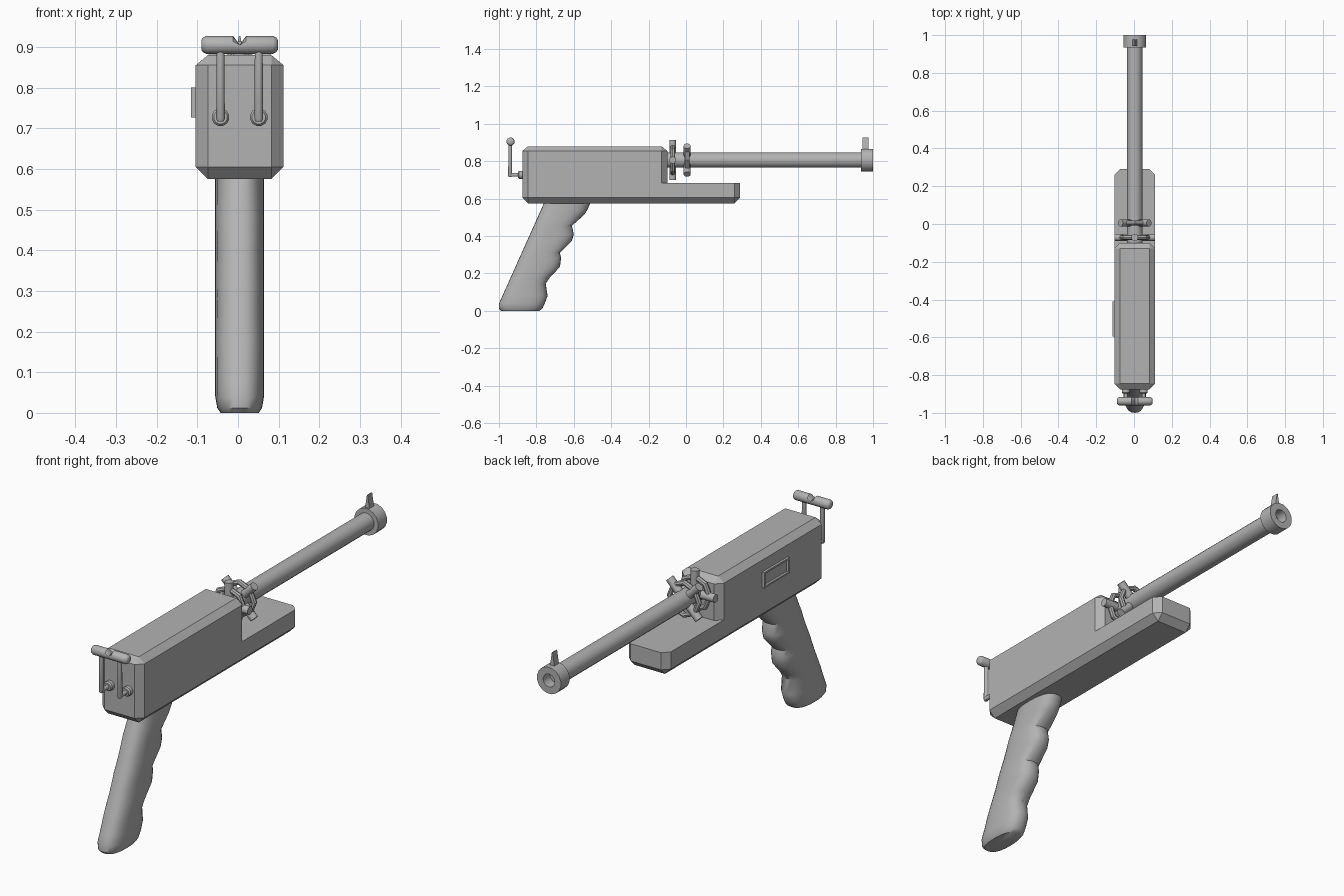
import bpy, bmesh, math
from mathutils import Vector

if "Cube" in bpy.data.objects:
    bpy.data.objects.remove(bpy.data.objects["Cube"])

CX = 0.004        # centre plane of the model
AXIS_Z = 0.806    # barrel height

metal = bpy.data.materials.new("grey_metal")
metal.diffuse_color = (0.45, 0.45, 0.45, 1)
metal.use_nodes = True
metal.node_tree.nodes["Principled BSDF"].inputs["Base Color"].default_value = metal.diffuse_color


def finish(name, bm, smooth=None):
    bmesh.ops.recalc_face_normals(bm, faces=bm.faces)
    me = bpy.data.meshes.new(name)
    bm.to_mesh(me)
    bm.free()
    me.materials.append(metal)
    ob = bpy.data.objects.new(name, me)
    bpy.context.collection.objects.link(ob)
    if smooth:
        bpy.ops.object.select_all(action='DESELECT')
        ob.select_set(True)
        bpy.context.view_layer.objects.active = ob
        bpy.ops.object.shade_smooth_by_angle(angle=math.radians(smooth))
    return ob


def loft(bm, rings, caps=True):
    """Skin a list of equally long point rings."""
    vs = [[bm.verts.new(p) for p in r] for r in rings]
    n = len(vs[0])
    for a, b in zip(vs, vs[1:]):
        for i in range(n):
            j = (i + 1) % n
            bm.faces.new((a[i], a[j], b[j], b[i]))
    if caps:
        bm.faces.new(vs[0])
        bm.faces.new(vs[-1])
    return vs


def turn(bm, origin, axis, profile, segs=16):
    """Revolve (distance, radius) pairs around an axis."""
    q = Vector(axis).to_track_quat('Z', 'Y')
    rings = []
    for d, r in profile:
        angles = [2 * math.pi * (k + 0.5) / segs for k in range(segs)]
        rings.append([Vector(origin) + q @ Vector((r * math.cos(a), r * math.sin(a), d))
                      for a in angles])
    return loft(bm, rings)


# Receiver: chamfered block with a lower lip reaching forward
HW, C, STEP = 0.108, 0.03, -0.13
Y0, Y_LIP, Y_TOP = -0.875, 0.29, -0.10


def block_ring(z, y1, flat=False):
    i = HW - C
    if flat:
        half = [(i, Y0 + C), (i, Y0 + C), (i, STEP), (i, y1 - C), (i, y1 - C)]
    else:
        half = [(i, Y0), (HW, Y0 + C), (HW, STEP), (HW, y1 - C), (i, y1)]
    pts = half + [(-x, y) for x, y in reversed(half)]
    return [(CX + x, y, z) for x, y in pts]


bm = bmesh.new()
low = loft(bm, [block_ring(0.575, Y_LIP, True), block_ring(0.605, Y_LIP),
                block_ring(0.685, Y_LIP)], caps=False)
up = loft(bm, [block_ring(0.685, Y_TOP), block_ring(0.855, Y_TOP),
               block_ring(0.88, Y_TOP, True)], caps=False)
bm.faces.new(low[0])
bm.faces.new(up[-1])
bm.faces.new(low[-1][2:8] + [up[0][5], up[0][4]])
bmesh.ops.remove_doubles(bm, verts=bm.verts, dist=0.0005)
bmesh.ops.recalc_face_normals(bm, faces=bm.faces)
bmesh.ops.dissolve_limit(bm, angle_limit=0.02, verts=bm.verts, edges=bm.edges)
finish("receiver", bm)

# Grip: slanted back, finger grooves along the front edge
front_edge = [(0.0, -0.785), (0.012, -0.768), (0.04, -0.755), (0.08, -0.74), (0.145, -0.75),
              (0.18, -0.727), (0.235, -0.674), (0.283, -0.668), (0.31, -0.674),
              (0.374, -0.61), (0.41, -0.60), (0.455, -0.61), (0.513, -0.545),
              (0.535, -0.53), (0.59, -0.505)]
bm = bmesh.new()
rings = []
for z, yf in front_edge:
    yb = -0.76 - (0.575 - max(z, 0.04)) * 0.448
    hw = 0.06
    if z < 0.04:
        hw = 0.047 if z == 0 else 0.055
        yb += 0.012 if z == 0 else 0
    ring = []
    for k in range(28):
        c, s = math.cos(2 * math.pi * k / 28), math.sin(2 * math.pi * k / 28)
        px = math.copysign(abs(c) ** 0.8, c) * hw
        py = math.copysign(abs(s) ** 0.8, s) * (yf - yb) / 2
        ring.append((CX + px, (yf + yb) / 2 + py, z))
    rings.append(ring)
loft(bm, rings)
finish("grip", bm, 40)

# Barrel and muzzle collar with open bore
bm = bmesh.new()
turn(bm, (CX, 0, AXIS_Z), (0, 1, 0), [(-0.12, 0.041), (0.945, 0.041)])
finish("barrel", bm, 30)
bm = bmesh.new()
turn(bm, (CX, 0, AXIS_Z), (0, 1, 0),
     [(0.935, 0.03), (0.935, 0.062), (1.0, 0.062), (1.0, 0.03), (0.95, 0.03)])
finish("muzzle", bm, 30)

# Front sight blade
bm = bmesh.new()
loft(bm, [[(CX + sx * w, y, z) for sx, y in
           ((-1, 0.943), (1, 0.943), (1, 0.976), (-1, 0.976))]
          for z, w in ((0.855, 0.013), (0.927, 0.002))])
finish("front_sight", bm)

# Two wheels around the barrel: an eight-sided ring with four pegs each
for name, y, start in (("rear_wheel", -0.071, 0), ("front_wheel", 0.006, 45)):
    bm = bmesh.new()
    centre = Vector((CX, y, AXIS_Z))
    sections = []
    for k in range(8):
        a = math.radians(45 * k)
        out = Vector((math.cos(a), 0, math.sin(a)))
        sections.append([bm.verts.new(centre + out * (0.075 + 0.013 * math.cos(t))
                                      + Vector((0, 0.013 * math.sin(t), 0)))
                         for t in (math.pi * m / 4 for m in range(8))])
    for k in range(8):
        a, b = sections[k], sections[(k + 1) % 8]
        for m in range(8):
            n = (m + 1) % 8
            bm.faces.new((a[m], a[n], b[n], b[m]))
    for k in range(4):
        a = math.radians(start + 90 * k)
        turn(bm, centre, (math.cos(a), 0, math.sin(a)), [(0.03, 0.019), (0.107, 0.019)], 12)
    finish(name, bm, 35)

# Rear sight: two bent stems with collars
for side, sx in (("left", -1), ("right", 1)):
    x = CX + sx * 0.047
    bm = bmesh.new()
    turn(bm, (x, -0.87, 0.727), (0, -1, 0),
         [(0, 0.022), (0.022, 0.022), (0.028, 0.017), (0.028, 0.01), (0.075, 0.01)], 12)
    turn(bm, (x, -0.94, 0.717), (0, 0, 1), [(0, 0.008), (0.006, 0.011), (0.18, 0.01)], 12)
    finish(side + "_sight_stem", bm, 35)

# Rear sight crossbar with a V notch in the top middle
bm = bmesh.new()
stations = [(-0.094, 0.012), (-0.09, 0.018), (-0.082, 0.022), (-0.016, 0.022), (0, 0.022),
            (0.016, 0.022), (0.082, 0.022), (0.09, 0.018), (0.094, 0.012)]
rings = []
for x, r in stations:
    top = 0.905 + abs(x) * 1.4
    rings.append([(CX + x, -0.938 + r * math.cos(a), min(0.905 + r * math.sin(a), top))
                  for a in (2 * math.pi * k / 16 for k in range(16))])
loft(bm, rings)
finish("sight_crossbar", bm, 35)

# Framed plate on the left side
bm = bmesh.new()
xo = CX - HW - 0.011


def plate_ring(x, inset):
    return [(x, y, z) for y, z in ((-0.595 + inset, 0.727 + inset), (-0.41 - inset, 0.727 + inset),
                                   (-0.41 - inset, 0.80 - inset), (-0.595 + inset, 0.80 - inset))]


loft(bm, [plate_ring(CX - HW + 0.005, 0), plate_ring(xo, 0), plate_ring(xo, 0.008),
          plate_ring(xo + 0.006, 0.012)])
finish("side_plate", bm)
